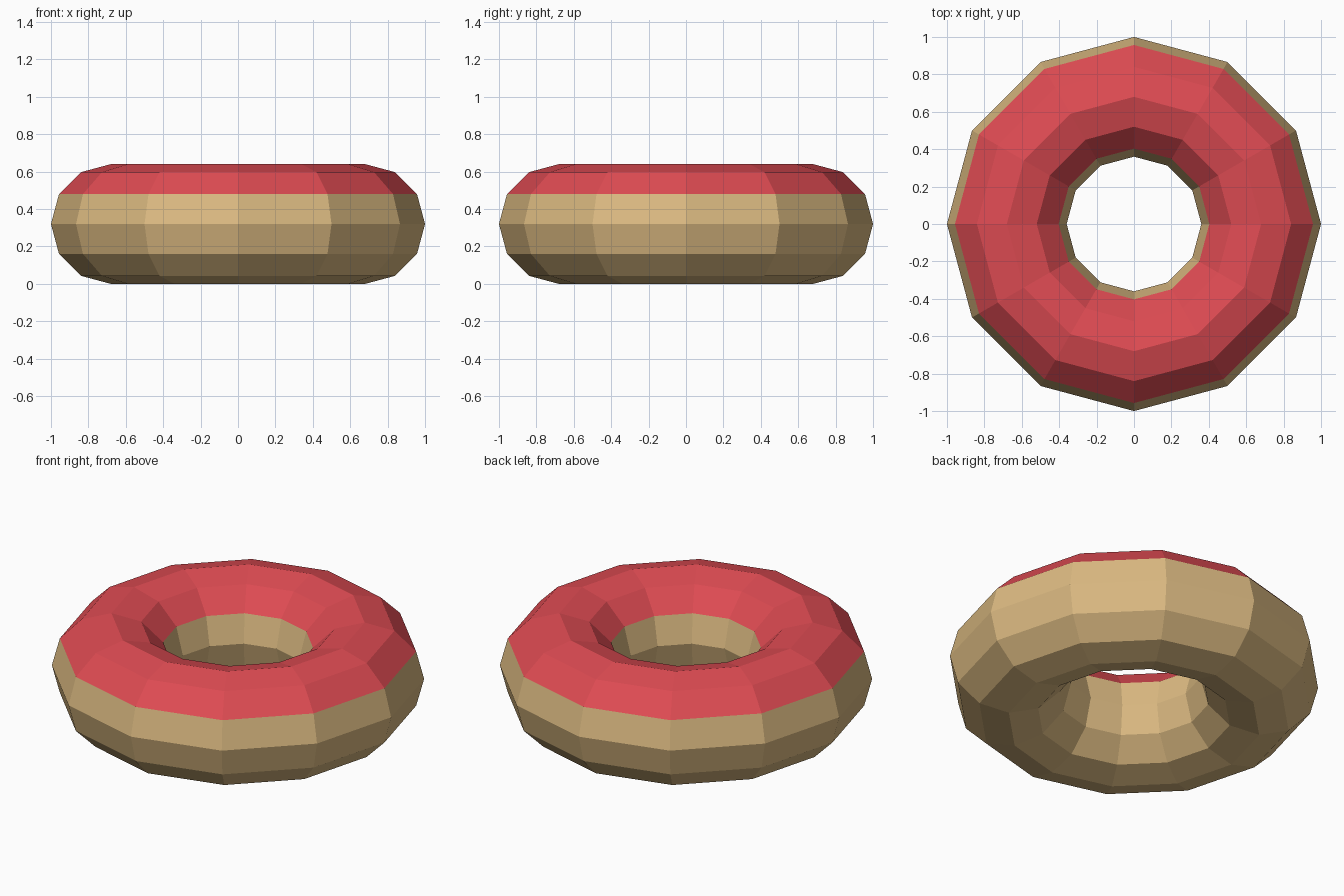
import bpy
from math import pi

if "Cube" in bpy.data.objects:
    bpy.data.objects.remove(bpy.data.objects["Cube"])

MAJOR, MINOR = 0.68, 0.32


def material(name, color):
    mat = bpy.data.materials.new(name)
    mat.diffuse_color = (*color, 1)
    mat.use_nodes = True
    mat.node_tree.nodes["Principled BSDF"].inputs["Base Color"].default_value = mat.diffuse_color
    return mat


# Ring of dough: a faceted 12 x 12 torus resting on the ground
bpy.ops.mesh.primitive_torus_add(
    major_segments=12, minor_segments=12,
    major_radius=MAJOR, minor_radius=MINOR, location=(0, 0, 0))
ring = bpy.context.object
ring.name = "ring_doughnut"
mesh = ring.data
for v in mesh.vertices:
    v.co.z += MINOR

mesh.materials.clear()
mesh.materials.append(material("dough", (0.71, 0.49, 0.22)))
mesh.materials.append(material("icing", (0.73, 0.07, 0.085)))

# Icing covers the four upper bands of faces
for face in mesh.polygons:
    face.use_smooth = False
    face.material_index = 1 if face.center.z > 1.5 * MINOR else 0
